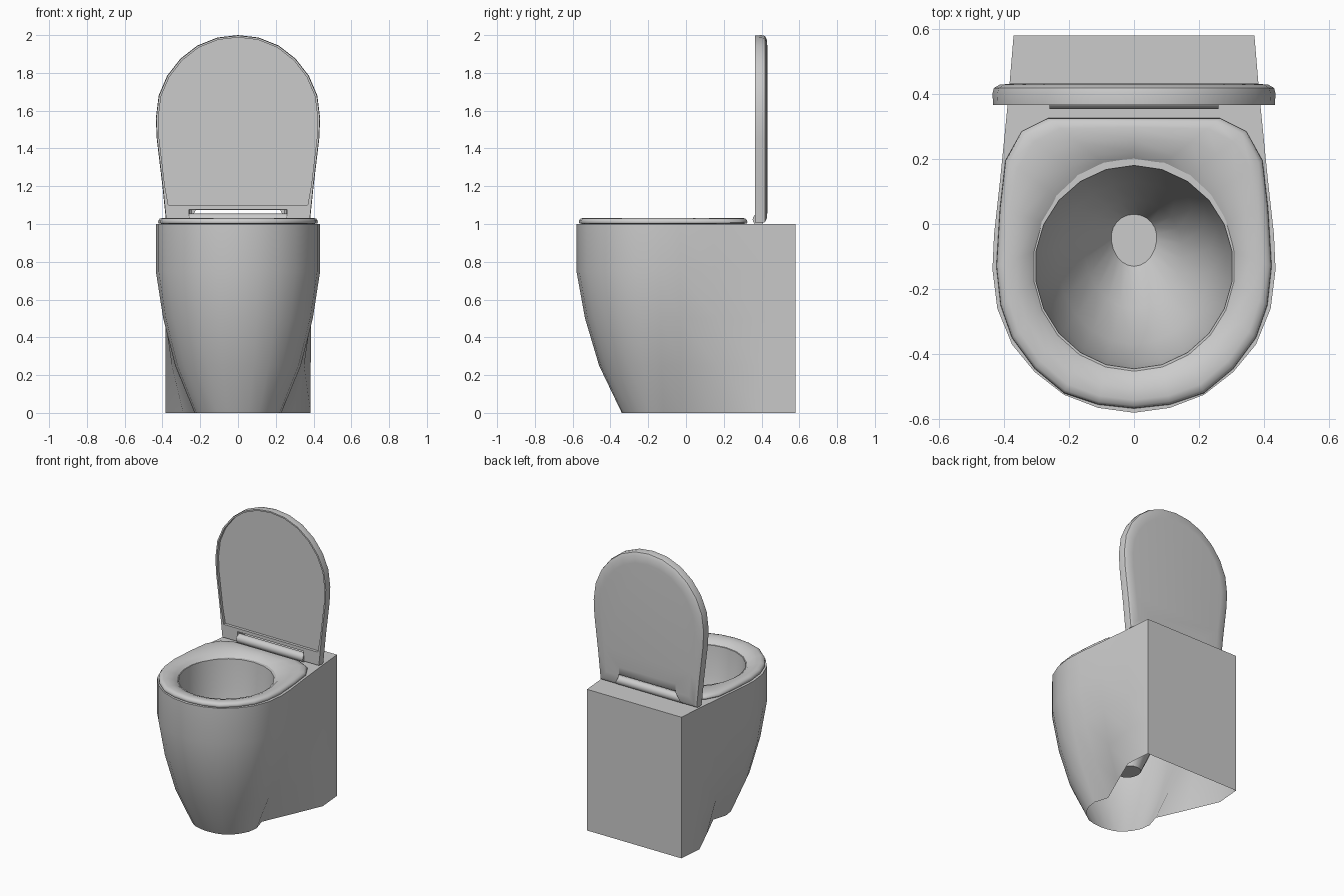
import bpy, bmesh, math

if "Cube" in bpy.data.objects:
    bpy.data.objects.remove(bpy.data.objects["Cube"])


def finish(obj, angle=35):
    bpy.ops.object.select_all(action='DESELECT')
    obj.select_set(True)
    bpy.context.view_layer.objects.active = obj
    bpy.ops.object.shade_smooth_by_angle(angle=math.radians(angle))


def mirror(half):
    # close a half outline across x = 0
    return half + [(-x, y) for x, y in reversed(half) if x > 0]


def loft(name, rings, cap_start=False, cap_end=False, closed=False, angle=35):
    bm = bmesh.new()
    loops = [[bm.verts.new(p) for p in ring] for ring in rings]
    n = len(loops[0])
    pairs = list(zip(loops, loops[1:]))
    if closed:
        pairs.append((loops[-1], loops[0]))
    for a, b in pairs:
        for i in range(n):
            j = (i + 1) % n
            bm.faces.new((a[i], a[j], b[j], b[i]))
    if cap_start:
        bm.faces.new(loops[0])
    if cap_end:
        bm.faces.new(loops[-1])
    bmesh.ops.remove_doubles(bm, verts=bm.verts[:], dist=1e-5)
    bmesh.ops.dissolve_degenerate(bm, edges=bm.edges[:], dist=1e-5)
    bmesh.ops.recalc_face_normals(bm, faces=bm.faces[:])
    mesh = bpy.data.meshes.new(name)
    bm.to_mesh(mesh)
    bm.free()
    obj = bpy.data.objects.new(name, mesh)
    bpy.context.collection.objects.link(obj)
    finish(obj, angle)


def egg(rx, front, back, cy, n=22):
    pts = []
    for i in range(n):
        a = 2 * math.pi * i / n
        c = math.cos(a)
        pts.append((rx * math.sin(a), cy + c * ((back - cy) if c > 0 else (cy - front))))
    return pts


def lerp(a, b, t):
    return [(p[0] + (q[0] - p[0]) * t, p[1] + (q[1] - p[1]) * t) for p, q in zip(a, b)]


def at_z(loop, z):
    return [(x, y, z) for x, y in loop]


# pedestal shell, open below, running over the rim into the bowl
curve = [(.43, -.03), (.435, -.14), (.42, -.26), (.375, -.37), (.305, -.455),
         (.215, -.525), (.11, -.565), (0, -.58)]
box = [(0, .58), (.37, .58), (.385, .40)]
top = mirror(box + [(.41, .15)] + curve)
foot = mirror(box + [(.29, .18), (.2, -.02), (.23, -.12), (.22, -.19), (.195, -.24),
                     (.16, -.285), (.11, -.32), (.055, -.335), (0, -.34)])
rings = [at_z(lerp(foot, top, t), z)
         for z, t in ((0, 0), (.25, .5), (.5, .81), (.75, 1), (1, 1))]
for z, rx, front, back, cy in ((1, .305, -.445, .18, -.13), (.8, .285, -.43, .165, -.13),
                               (.6, .235, -.37, .13, -.11), (.42, .15, -.26, .075, -.08),
                               (.28, .07, -.13, .03, -.04)):
    rings.append(at_z(egg(rx, front, back, cy), z))
loft("pedestal_and_bowl", rings, cap_end=True, angle=45)

# seat ring
outer = mirror([(0, .325), (.265, .325), (.345, .285), (.395, .195), (.412, .05),
                (.423, -.13), (.41, -.25), (.375, -.35), (.305, -.445), (.215, -.52),
                (.11, -.555), (0, -.567)])
inner = egg(.305, -.447, .195, -.13)
loft("seat", [at_z(lerp(outer, inner, t), z) for t, z in
              ((.03, 1.002), (0, 1.008), (.01, 1.018), (.07, 1.028), (.22, 1.033),
               (.5, 1.03), (.8, 1.017), (1, .995))], closed=True, angle=50)

# raised lid with hinge notch and a recessed front panel
lid = mirror([(0, 1.075), (.26, 1.075), (.26, 1.005), (.38, 1.005), (.4, 1.2),
              (.43, 1.45), (.435, 1.56), (.42, 1.68), (.375, 1.785), (.305, 1.875),
              (.215, 1.945), (.11, 1.987), (0, 2.0)])


def lid_ring(y, s):
    return [(x * s, y, 1.5 + (z - 1.5) * s) for x, z in lid]


def panel_ring(y):
    return [(x * (.97 if abs(x) > .27 or z > 1.5 else 1), y,
             max(1.10, 1.5 + (z - 1.5) * .975)) for x, z in lid]


loft("lid", [lid_ring(.432, .85), lid_ring(.428, .95), lid_ring(.418, .99),
             lid_ring(.40, 1), lid_ring(.365, .995), panel_ring(.365), panel_ring(.385)],
     cap_start=True, cap_end=True)

# hinge barrel
bpy.ops.mesh.primitive_cylinder_add(vertices=16, radius=.031, depth=.52,
                                    location=(0, .384, 1.024),
                                    rotation=(0, math.pi / 2, 0))
hinge = bpy.context.object
hinge.name = "hinge_barrel"
finish(hinge)
